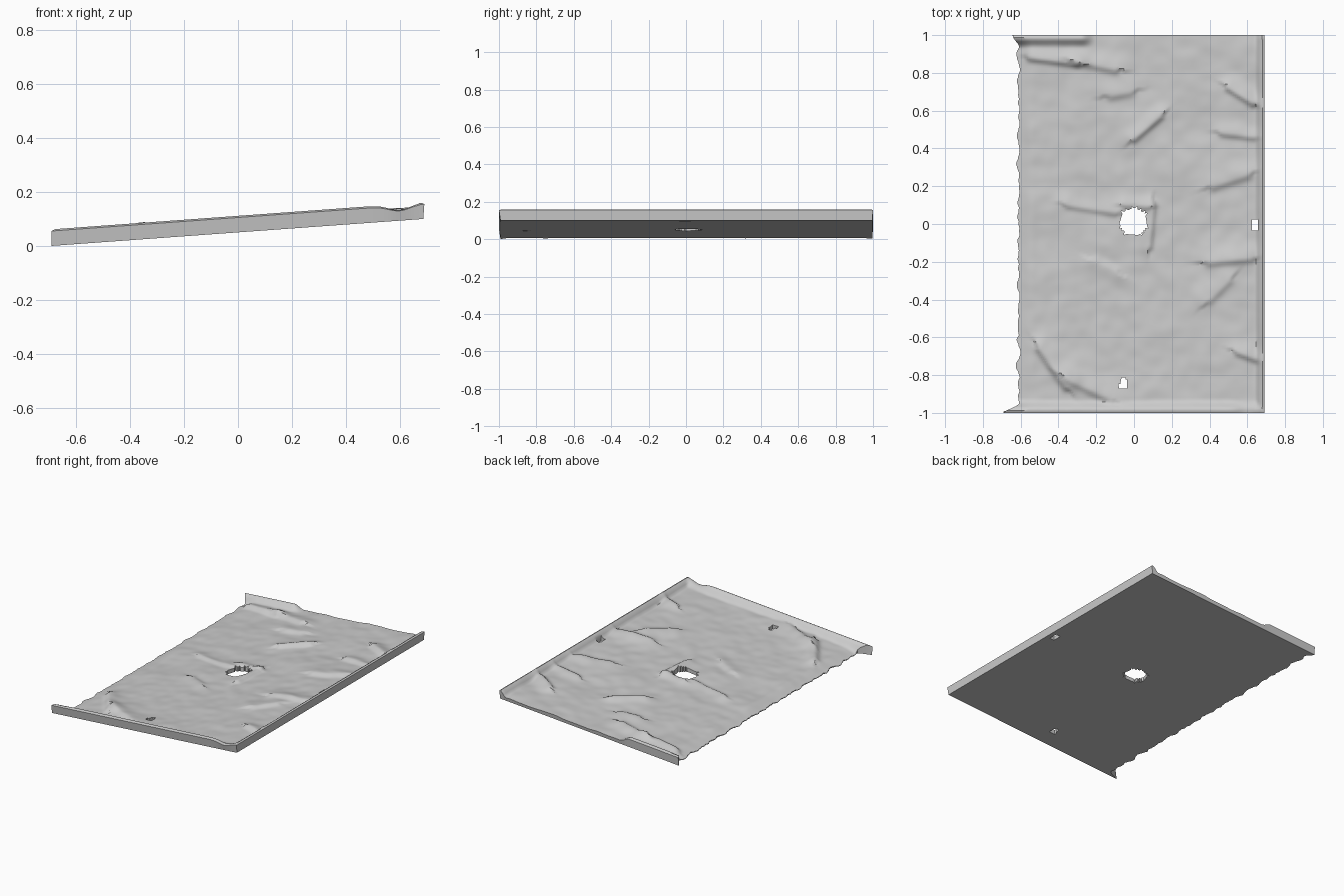
import bpy, bmesh, math
from mathutils import Vector, noise

if "Cube" in bpy.data.objects:
    bpy.data.objects.remove(bpy.data.objects["Cube"])

NX, NY = 120, 170
T = 0.065                                   # full rim height


def smooth(a, b, t):
    t = min(max((t - a) / (b - a), 0), 1)
    return t * t * (3 - 2 * t)


def base_z(x):                              # tilted flat underside
    return 0.1 * (x + 0.69) / 1.38


def left_edge(y):                           # ragged open side with two pointed corners
    x = -0.612 + 0.018 * noise.noise(Vector((3, y * 14, 0))) + 0.008 * noise.noise(Vector((7, y * 40, 0)))
    return x - 0.078 * (1 - smooth(0, 0.05, y + 1)) - 0.03 * (1 - smooth(0, 0.06, 1 - y))


# Wrinkles: start, end, width, height
WRINKLES = [((-.55, .88), (-.3, .85), .03, .022), ((-.3, .86), (-.1, .82), .04, .02),
            ((-.5, -.66), (-.36, -.86), .035, .024), ((-.35, -.82), (-.12, -.93), .04, .018),
            ((0, .45), (.14, .57), .03, .02), ((-.12, .68), (-.02, .7), .04, .014),
            ((.5, .72), (.63, .64), .03, .022), ((.47, .48), (.64, .46), .03, .016),
            ((.4, -.2), (.62, -.18), .04, .018), ((.55, -.68), (.66, -.72), .03, .02),
            ((.42, .2), (.6, .26), .04, .014), ((-.35, .1), (-.1, .06), .03, .014),
            ((.08, -.12), (.1, .1), .03, .018), ((-.05, .1), (.07, .09), .025, .014),
            ((-.1, -.25), (-.2, -.2), .04, .012), ((.4, -.4), (.5, -.3), .04, .014)]


def wrinkle(x, y):
    s = 0
    p = Vector((x, y))
    for a, b, w, h in WRINKLES:
        a, b = Vector(a), Vector(b)
        d = b - a
        t = min(max((p - a).dot(d) / d.length_squared, 0), 1)
        off = p - a - d * t
        side = d.x * off.y - d.y * off.x
        r = off.length / (w * (1.7 if side > 0 else 0.6))   # steep on one side
        s += h * math.exp(-r * r)
    return s


def height(x, y):
    # Crumpled interior, thinning out to the open side
    n = noise.noise(Vector((x * 5, y * 5, 1))) * .008 + noise.noise(Vector((x * 13, y * 13, 5))) * .004
    h = 0.024 + n + wrinkle(x, y)
    h = max(h, .006) * (0.12 + 0.88 * smooth(-.63, -.53, x))
    # Front, right and partial back rims
    front = 1 - smooth(.01, .07, y + 1)
    front *= 1 - .6 * math.exp(-((x - .6) / .055) ** 2)
    right = 1 - smooth(.008, .05, .69 - x)
    back = (1 - smooth(.01, .07, 1 - y)) * (1 - smooth(-.28, -.2, x))
    rim = max(front, right, back)
    h += (T - h) * rim
    # Rounded shoulder on the outside of the rims
    e = min(y + 1, .69 - x, 1 - y)
    return min(h, T) - .01 * rim * (1 - smooth(0, .02, e))


def hole_radius(x, y):                      # irregular seven-sided opening
    a = math.atan2(y - .012, x + .003)
    step = 2 * math.pi / 7
    return .068 / math.cos((a + .3) % step - step / 2)


bm = bmesh.new()
grid = []
for j in range(NY + 1):
    y = -1 + 2 * j / NY
    xl = left_edge(y)
    row = []
    for i in range(NX + 1):
        x = xl + (.69 - xl) * i / NX
        row.append(bm.verts.new((x, y, 0)))
    grid.append(row)
for j in range(NY):
    for i in range(NX):
        bm.faces.new((grid[j][i], grid[j][i + 1], grid[j + 1][i + 1], grid[j + 1][i]))

# Central opening plus two small tears
gone = []
for v in bm.verts:
    x, y = v.co.x, v.co.y
    d = Vector((x + .003, y - .012))
    r = hole_radius(x, y)
    tear = abs(x + .055) < .02 * (1 - (y + .87) / .06) and -.87 < y < -.81
    tear = tear or ((x - .64) / .01) ** 2 + ((y + .005) / .03) ** 2 < 1
    if d.length < r or tear:
        gone.append(v)
    elif d.length < r + .011:
        d = d.normalized() * r
        v.co.x, v.co.y = d.x - .003, d.y + .012
bmesh.ops.delete(bm, geom=gone, context='VERTS')

# Flat underside and the joining side walls
top_verts, top_faces = list(bm.verts), list(bm.faces)
border = [e for e in bm.edges if e.is_boundary]
low = {}
for v in top_verts:
    x, y = v.co.x, v.co.y
    by = max(-.992, min(.996, y))
    bx = min(.686, x)
    low[v] = bm.verts.new((bx, by, base_z(x)))
    v.co.z = base_z(x) + height(x, y)
for f in top_faces:
    bm.faces.new([low[v] for v in reversed(f.verts)])
for e in border:
    a, b = e.verts
    bm.faces.new((a, b, low[b], low[a]))
bmesh.ops.recalc_face_normals(bm, faces=bm.faces)

mesh = bpy.data.meshes.new("crumpled_slab")
bm.to_mesh(mesh)
bm.free()
slab = bpy.data.objects.new("crumpled_slab", mesh)
bpy.context.collection.objects.link(slab)
bpy.context.view_layer.objects.active = slab
slab.select_set(True)
bpy.ops.object.shade_smooth_by_angle(angle=math.radians(40))
